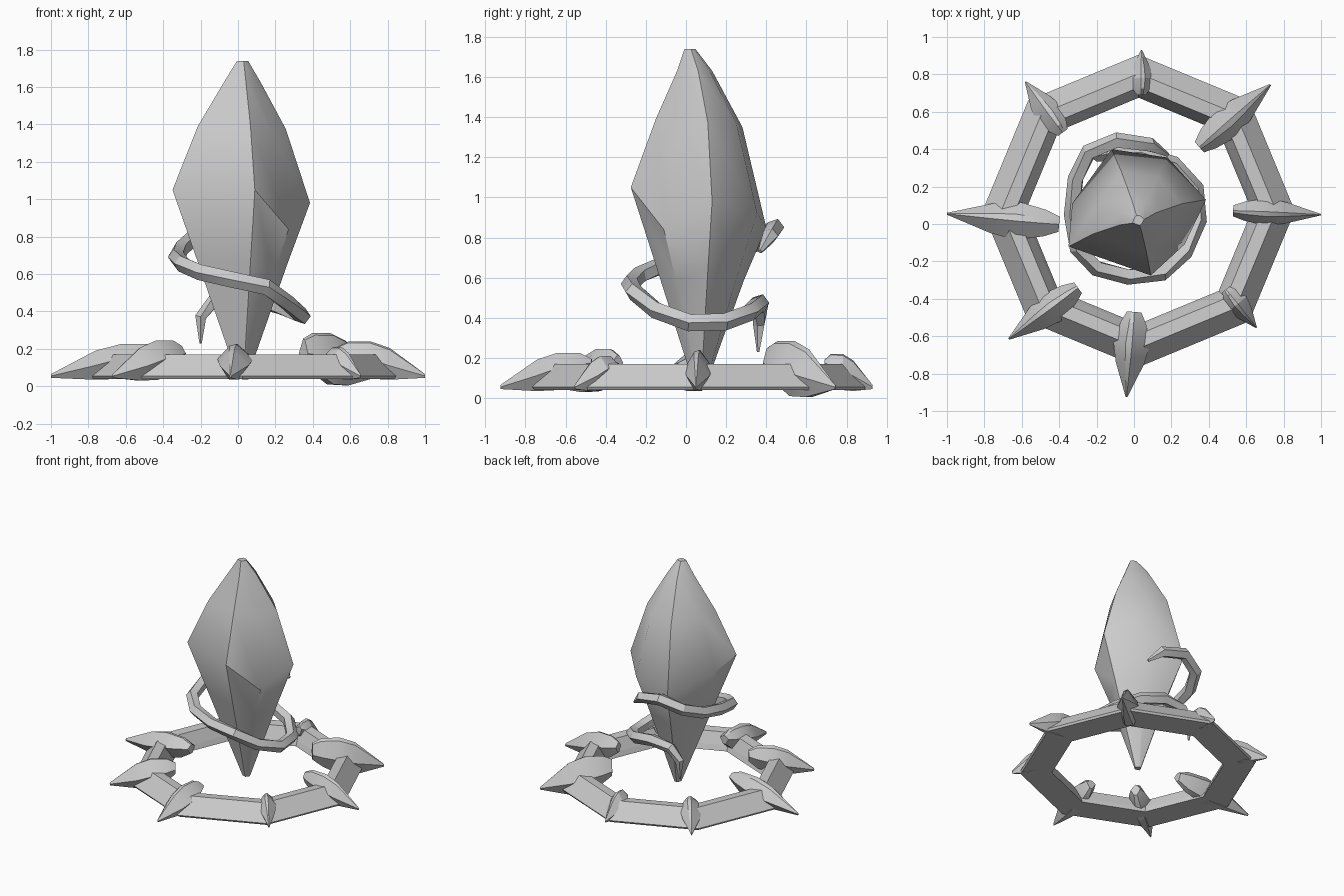
import bpy, bmesh, math
from mathutils import Vector

if "Cube" in bpy.data.objects:
    bpy.data.objects.remove(bpy.data.objects["Cube"])


def loft(name, rings, closed=False, smooth=None):
    """Skin a list of equal-length point rings into one mesh object."""
    bm = bmesh.new()
    vs = [[bm.verts.new(p) for p in r] for r in rings]
    n = len(rings[0])
    count = len(vs) if closed else len(vs) - 1
    for i in range(count):
        a, b = vs[i], vs[(i + 1) % len(vs)]
        for j in range(n):
            k = (j + 1) % n
            bm.faces.new((a[j], a[k], b[k], b[j]))
    if not closed:
        bm.faces.new(vs[0])
        bm.faces.new(vs[-1])
    bmesh.ops.recalc_face_normals(bm, faces=bm.faces)
    me = bpy.data.meshes.new(name)
    bm.to_mesh(me)
    bm.free()
    ob = bpy.data.objects.new(name, me)
    bpy.context.collection.objects.link(ob)
    if smooth:
        bpy.ops.object.select_all(action='DESELECT')
        bpy.context.view_layer.objects.active = ob
        ob.select_set(True)
        bpy.ops.object.shade_smooth_by_angle(angle=math.radians(smooth))
    return ob


CX, CY = 0.025, 0.07

# Octagonal base ring: sloped cross-section (radius, height)
section = [(0.835, 0.055), (0.825, 0.04), (0.605, 0.04), (0.62, 0.08),
           (0.66, 0.165), (0.735, 0.17)]
loft("base_ring", [[(CX + r * math.cos(k * math.pi / 4),
                     CY + r * math.sin(k * math.pi / 4), z) for r, z in section]
                   for k in range(8)], closed=True)

# Main crystal: irregular seven-sided girdle, scaled towards both ends
girdle = [(-0.12, 0.40, 0.85), (0.18, 0.355, 0.92), (0.385, 0.13, 0.98),
          (0.27, -0.11, 0.84), (0.09, -0.275, 1.05), (-0.35, -0.12, 1.05),
          (-0.33, 0.11, 1.0)]


def crystal_ring(s, z, tilt=0.0, dy=0.0):
    return [(CX + (x - CX) * s, CY + (y - CY) * s + dy, z + tilt * (gz - 1))
            for x, y, gz in girdle]


loft("crystal", [crystal_ring(0.07, 0.045), crystal_ring(0.66, 0.66, 0.5),
                 girdle, crystal_ring(0.64, 1.38, 0.2),
                 crystal_ring(0.26, 1.63, dy=-0.025),
                 crystal_ring(0.08, 1.74, dy=-0.05)], smooth=38)

# Shards on the ring corners: inner end, tip, half width, top, bottom
shards = [
    ((0.04, 0.69), (0.04, 0.93), 0.065, 0.22, 0.03),
    ((0.35, 0.41), (0.73, 0.745), 0.095, 0.285, 0.0),
    ((0.53, 0.07), (1.0, 0.05), 0.075, 0.24, 0.03),
    ((0.49, -0.35), (0.655, -0.555), 0.062, 0.21, 0.03),
    ((0.0, -0.47), (-0.04, -0.925), 0.10, 0.225, 0.03),
    ((-0.30, -0.34), (-0.67, -0.615), 0.09, 0.245, 0.025),
    ((-0.40, 0.0), (-1.0, 0.055), 0.105, 0.225, 0.03),
    ((-0.38, 0.49), (-0.58, 0.76), 0.08, 0.215, 0.03),
]
for i, (inner, tip, w, top, bot) in enumerate(shards):
    a, b = Vector(inner), Vector(tip)
    d = (b - a).normalized()
    side = Vector((-d.y, d.x))
    # along, width factor, top, middle, bottom
    stations = [(0.0, 0.4, top - 0.03, 0.175, 0.13),
                (0.13, 0.7, top, 0.165, 0.08),
                (0.38, 1.0, top, 0.145, bot + 0.01),
                (0.6, 0.78, top * 0.85, 0.11, bot + 0.005),
                (1.0, 0.05, 0.065, 0.055, 0.045)]
    rings = []
    for t, f, zt, zm, zb in stations:
        c = a.lerp(b, t)
        prof = [(0.05, zt), (1, zm), (0.3, zb), (-0.3, zb), (-0.95, zm),
                (-0.3, zt * 0.9 + zm * 0.1)]
        rings.append([(*(c + side * u * w * f), z) for u, z in prof])
    loft(f"ring_shard_{i + 1}", rings, smooth=25)

# Tendril spiralling round the crystal: x, y, z, thickness factor
path = [(0.18, 0.37, 0.73, 0.25), (0.09, 0.42, 0.81, 0.9), (-0.09, 0.445, 0.85, 1),
        (-0.24, 0.385, 0.79, 1), (-0.31, 0.24, 0.73, 1), (-0.33, 0.05, 0.69, 1),
        (-0.30, -0.13, 0.655, 1), (-0.20, -0.235, 0.61, 1), (-0.03, -0.28, 0.57, 1),
        (0.15, -0.26, 0.53, 1), (0.27, -0.15, 0.44, 1), (0.345, 0.02, 0.375, 1),
        (0.33, 0.19, 0.38, 1), (0.21, 0.32, 0.43, 1), (0.03, 0.37, 0.475, 1),
        (-0.13, 0.37, 0.455, 0.9), (-0.20, 0.365, 0.37, 0.7), (-0.20, 0.36, 0.23, 0.15)]
pts = [Vector(p[:3]) for p in path]
rings = []
for i, p in enumerate(pts):
    tan = (pts[min(i + 1, len(pts) - 1)] - pts[max(i - 1, 0)]).normalized()
    out = Vector((p.x - CX, p.y - CY, 0))
    out = (out - tan * out.dot(tan)).normalized()
    up = tan.cross(out)
    r = 0.045 * path[i][3]
    rings.append([p + (out * math.cos(q * math.tau / 5) + up * math.sin(q * math.tau / 5)) * r
                  for q in range(5)])
loft("tendril", rings, smooth=30)
